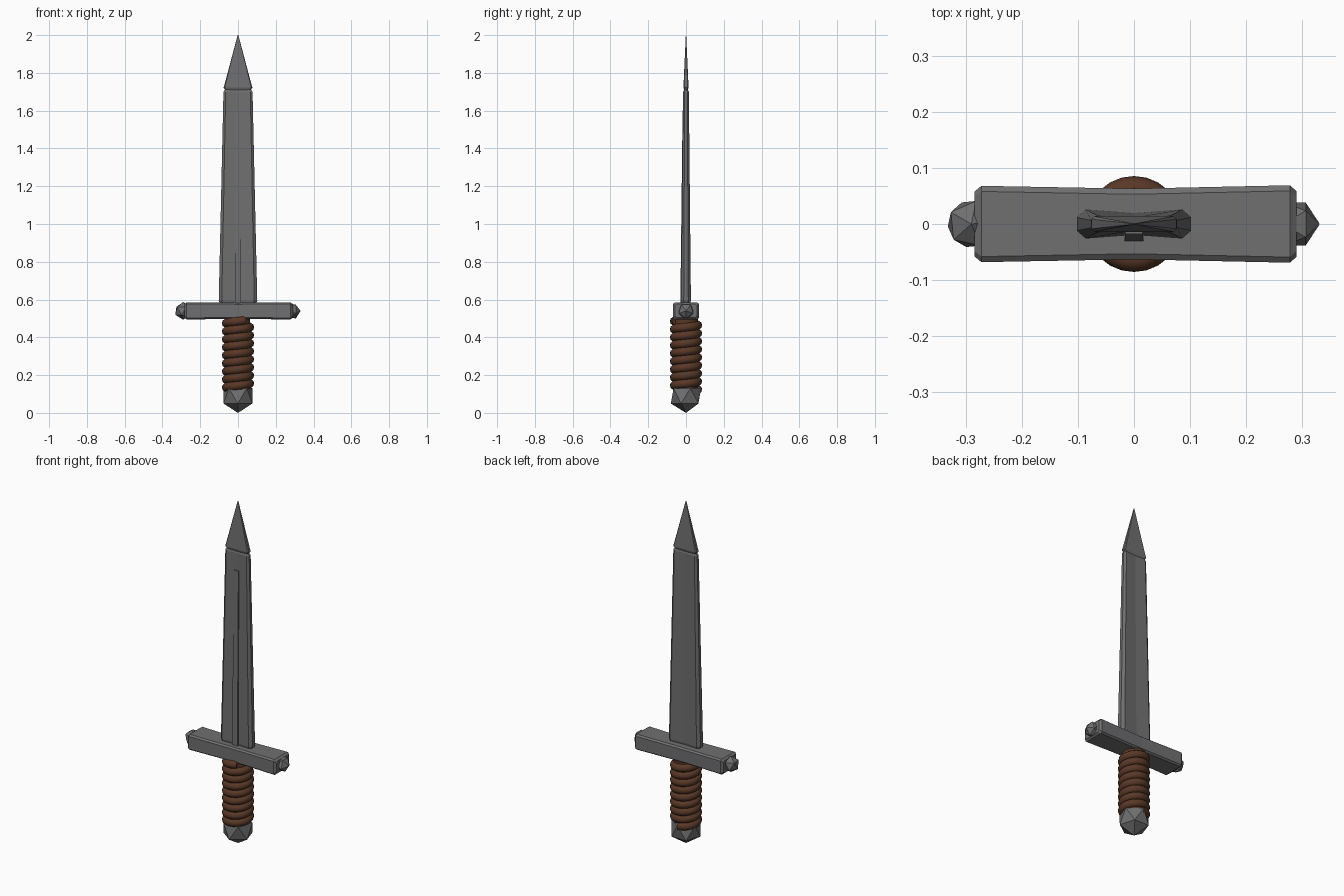
import bpy, bmesh, math
from mathutils import Matrix, Vector

cube = bpy.data.objects.get("Cube")
if cube:
    bpy.data.objects.remove(cube)


def material(name, rgb):
    m = bpy.data.materials.new(name)
    m.use_nodes = True
    m.diffuse_color = (*rgb, 1)
    m.node_tree.nodes["Principled BSDF"].inputs["Base Color"].default_value = (*rgb, 1)
    return m


STEEL = material("dark steel", (0.16, 0.16, 0.165))
LEATHER = material("brown leather", (0.10, 0.04, 0.02))


def add_object(name, bm, mat):
    bmesh.ops.recalc_face_normals(bm, faces=bm.faces)
    mesh = bpy.data.meshes.new(name)
    bm.to_mesh(mesh)
    bm.free()
    mesh.materials.append(mat)
    obj = bpy.data.objects.new(name, mesh)
    bpy.context.collection.objects.link(obj)
    return obj


def chamfered(w, t, cw, ct, waist=1.0):
    """Rectangle with cut corners; waist narrows the middle of the long sides."""
    half = [(w, t - ct), (w - cw, t), (0, t * waist), (cw - w, t), (-w, t - ct)]
    return half + [(-x, -y) for x, y in half]


def loft(name, sections, mat, matrix=Matrix()):
    """Skin equal-sized outlines stacked along z and cap both ends."""
    bm = bmesh.new()
    rings = [[bm.verts.new((x, y, z)) for x, y in pts] for z, pts in sections]
    n = len(rings[0])
    for low, high in zip(rings, rings[1:]):
        for i in range(n):
            j = (i + 1) % n
            bm.faces.new((low[i], low[j], high[j], high[i]))
    bm.faces.new(rings[0])
    bm.faces.new(rings[-1])
    bmesh.ops.transform(bm, matrix=matrix, verts=bm.verts)
    return add_object(name, bm, mat)


def gem(name, radius, location, turn, scale=(1, 1, 1)):
    """Faceted icosahedral knob."""
    bm = bmesh.new()
    place = Matrix.Translation(location) @ turn @ Matrix.Diagonal((*scale, 1))
    bmesh.ops.create_icosphere(bm, subdivisions=1, radius=radius, matrix=place)
    return add_object(name, bm, STEEL)


# Blade with bevelled edges and slightly hollow faces
loft("blade", [
    (0.575, chamfered(0.094, 0.020, 0.014, 0.010, 0.8)),
    (0.595, chamfered(0.102, 0.026, 0.016, 0.014, 0.75)),
    (1.700, chamfered(0.077, 0.015, 0.012, 0.008, 0.75)),
    (1.712, chamfered(0.070, 0.010, 0.010, 0.005, 0.8)),
], STEEL)

# Pointed tip
loft("blade_tip", [
    (1.708, chamfered(0.066, 0.009, 0.006, 0.004)),
    (1.722, chamfered(0.076, 0.014, 0.006, 0.005)),
    (1.740, chamfered(0.071, 0.013, 0.005, 0.005)),
    (2.000, chamfered(0.002, 0.001, 0.0005, 0.0005)),
], STEEL)

# Narrow raised rib on the front of the blade
loft("blade_rib", [
    (0.58, [(-0.017, -0.010), (0.017, -0.010), (0.017, -0.030), (-0.017, -0.030)]),
    (1.60, [(-0.015, -0.005), (0.015, -0.005), (0.015, -0.018), (-0.015, -0.018)]),
], STEEL)

# Crossguard: outlines are (y, z), lofted along x
to_x = Matrix(((0, 0, 1, 0), (1, 0, 0, 0), (0, 1, 0, 0.54), (0, 0, 0, 1)))
loft("crossguard", [
    (-0.284, chamfered(0.058, 0.036, 0.010, 0.008)),
    (-0.272, chamfered(0.068, 0.045, 0.010, 0.008)),
    (0.0, chamfered(0.063, 0.043, 0.010, 0.008)),
    (0.278, chamfered(0.069, 0.045, 0.010, 0.008)),
    (0.290, chamfered(0.058, 0.036, 0.010, 0.008)),
], STEEL, to_x)

# Faceted knobs on the guard ends and the pommel
gem("left_guard_knob", 0.045, (0.286, 0, 0.54), Matrix.Rotation(math.pi / 2, 4, "Y"))
gem("right_guard_knob", 0.047, (-0.290, 0, 0.54), Matrix.Rotation(0.1, 4, "Z"))
gem("pommel", 0.09, (0, 0, 0.09), Matrix.Rotation(0.3, 4, "Z"))

# Grip core
bm = bmesh.new()
bmesh.ops.create_cone(bm, cap_ends=True, segments=24, radius1=0.064, radius2=0.064,
                      depth=0.38, matrix=Matrix.Translation((0, 0, 0.31)))
core = add_object("grip_core", bm, LEATHER)

# Leather cord wound round the grip
STEPS, SIDES, TURNS, CORD, PITCH = 24, 10, 8.6, 0.0235, 0.0425
bm = bmesh.new()
rings = []
for i in range(int(STEPS * TURNS) + 1):
    a = math.pi / 2 + math.tau * i / STEPS
    out = Vector((math.cos(a), math.sin(a), 0))
    centre = out * 0.062 + Vector((0, 0, 0.124 + PITCH * i / STEPS))
    ring = []
    for k in range(SIDES):
        b = math.tau * k / SIDES
        offset = out * math.cos(b) + Vector((0, 0, math.sin(b)))
        ring.append(bm.verts.new(centre + offset * CORD))
    rings.append(ring)
for low, high in zip(rings, rings[1:]):
    for k in range(SIDES):
        j = (k + 1) % SIDES
        bm.faces.new((low[k], low[j], high[j], high[k]))
bm.faces.new(rings[0])
bm.faces.new(rings[-1])
cord = add_object("grip_cord", bm, LEATHER)

# Smooth the round leather parts only
bpy.ops.object.select_all(action="DESELECT")
for obj in (core, cord):
    obj.select_set(True)
bpy.context.view_layer.objects.active = cord
bpy.ops.object.shade_smooth_by_angle(angle=math.radians(50))
